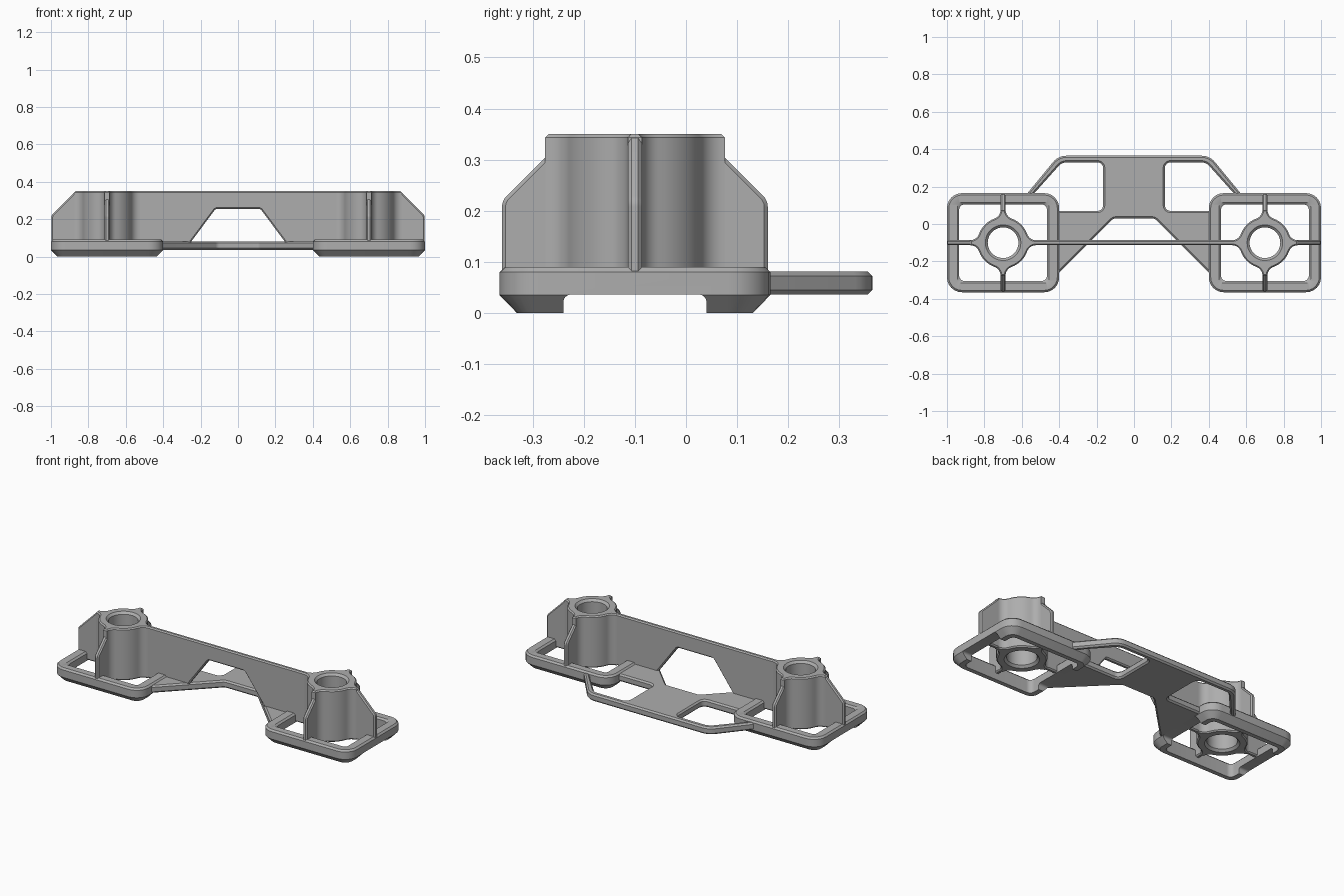
import bpy, bmesh, math
from mathutils import Vector

if "Cube" in bpy.data.objects:
    bpy.data.objects.remove(bpy.data.objects["Cube"])

grey = bpy.data.materials.new("mid_grey")
grey.diffuse_color = (0.42, 0.42, 0.42, 1)
grey.use_nodes = True
grey.node_tree.nodes["Principled BSDF"].inputs["Base Color"].default_value = grey.diffuse_color

XY = lambda u, v, w: (u, v, w)      # plan outline, extruded up
XZ = lambda u, v, w: (u, w, v)      # front outline, extruded along y
YZ = lambda u, v, w: (w, u, v)      # side outline, extruded along x


def rounded(pts, steps=6):
    """Round polygon corners; each point is (u, v, radius)."""
    out = []
    n = len(pts)
    for i, (u, v, r) in enumerate(pts):
        p = Vector((u, v))
        if r == 0:
            out.append(p)
            continue
        a = (Vector(pts[i - 1][:2]) - p).normalized()
        b = (Vector(pts[(i + 1) % n][:2]) - p).normalized()
        half = a.angle(b) / 2
        c = p + (a + b).normalized() * (r / math.sin(half))
        s, e = p + a * (r / math.tan(half)) - c, p + b * (r / math.tan(half)) - c
        a0 = math.atan2(s.y, s.x)
        d = (math.atan2(e.y, e.x) - a0 + math.pi) % (2 * math.pi) - math.pi
        for k in range(steps + 1):
            t = a0 + d * k / steps
            out.append(c + Vector((math.cos(t), math.sin(t))) * r)
    return out


def inset(pts, d):
    """Offset a loop to its left, which is the material side."""
    out = []
    for i, p in enumerate(pts):
        a = (p - pts[i - 1]).normalized()
        b = (pts[(i + 1) % len(pts)] - p).normalized()
        na, nb = Vector((-a.y, a.x)), Vector((-b.y, b.x))
        out.append(p + (na + nb) * (d / max(0.3, 1 + na.dot(nb))))
    return out


def solid(name, loops, axis=XY):
    """Loft each loop through its (height, inset) sections and cap both ends."""
    bm = bmesh.new()
    caps = ([], [])
    for pts, sections in loops:
        rings = [[bm.verts.new(axis(p.x, p.y, w)) for p in inset(pts, d)]
                 for w, d in sections]
        n = len(pts)
        for lo, hi in zip(rings, rings[1:]):
            for i in range(n):
                j = (i + 1) % n
                bm.faces.new((lo[i], lo[j], hi[j], hi[i]))
        for cap, ring in zip(caps, (rings[0], rings[-1])):
            cap += [bm.edges.get((ring[i], ring[(i + 1) % n])) for i in range(n)]
    for cap in caps:
        bmesh.ops.triangle_fill(bm, edges=cap, use_beauty=True)
    bmesh.ops.recalc_face_normals(bm, faces=bm.faces[:])
    me = bpy.data.meshes.new(name)
    bm.to_mesh(me)
    bm.free()
    me.materials.append(grey)
    ob = bpy.data.objects.new(name, me)
    bpy.context.collection.objects.link(ob)
    return ob


def chamfered(w0, w1, c):
    return [(w0, c), (w0 + c, 0), (w1 - c, 0), (w1, c)]


def rect(x0, x1, y0, y1, r):
    return rounded([(x0, y0, r), (x1, y0, r), (x1, y1, r), (x0, y1, r)])


def circle(cx, cy, r, n=48):
    return [Vector((cx + r * math.cos(2 * math.pi * i / n),
                    cy + r * math.sin(2 * math.pi * i / n))) for i in range(n)]


CX, CY, TOP = 0.70, -0.10, 0.35     # tower centre and height
T, R, F = 0.0135, 0.137, 0.05       # half rib, tower radius, fillet radius


def tower_outline(cx):
    """Round tower whose wall blends into four ribs."""
    d = math.sqrt((R + F) ** 2 - (T + F) ** 2)
    a = math.atan2(T + F, d)
    quad = []
    for k in range(9):
        t = -math.pi / 2 + (a - math.pi / 2) * k / 8
        quad.append(Vector((d + F * math.cos(t), T + F + F * math.sin(t))))
    arc = [Vector((R * math.cos(t), R * math.sin(t))) for t in
           [a + (math.pi / 2 - 2 * a) * k / 8 for k in range(1, 8)]]
    quad += arc + [Vector((p.y, p.x)) for p in reversed(quad)]
    pts = []
    for q in range(4):
        for p in quad:
            x, y = p
            for _ in range(q):
                x, y = -y, x
            pts.append(Vector((cx + x, CY + y)))
    return pts


def rib(name, centre, sign, reach, axis, across):
    """Chamfer-topped rib from the tower wall to the frame edge."""
    pts = [(0.11, 0.04, 0), (reach, 0.04, 0), (reach, TOP - 0.13, 0.03),
           (reach - 0.13, TOP, 0.03), (0.11, TOP, 0)]
    pts = [(centre + sign * u, v, r) for u, v, r in pts]
    if sign < 0:
        pts.reverse()
    return solid(name, [(rounded(pts), chamfered(across - T, across + T, 0.007))], axis)


for side, s in (("left", -1), ("right", 1)):
    cx = s * CX
    # square foot frame with a chamfered lower lip
    foot = solid(side + "_foot_frame", [
        (rect(cx - 0.30, cx + 0.30, -0.365, 0.165, 0.08),
         [(0, 0.034), (0.035, 0), (0.08, 0), (0.09, 0.01)]),
        (rect(cx - 0.235, cx + 0.235, -0.305, 0.105, 0.03)[::-1],
         [(0, 0), (0.035, 0), (0.08, 0), (0.09, -0.01)])])
    # second section of the hole widens toward the top
    for v in foot.data.vertices:
        if abs(v.co.z - 0.09) < 1e-4 and abs(v.co.x - cx) < 0.24 and -0.31 < v.co.y < 0.11:
            v.co.x += 0.02 * (1 if v.co.x > cx else -1)
            v.co.y += 0.02 * (1 if v.co.y > CY else -1)
    # notch through the lip on both sides
    cutter = solid("notch_cutter", [(rounded([
        (-0.24, -0.1, 0), (0.04, -0.1, 0), (0.04, 0.036, 0.015), (-0.24, 0.036, 0.015)]),
        [(cx - 0.4, 0), (cx + 0.4, 0)])], YZ)
    cutter.hide_render = True
    mod = foot.modifiers.new("notch", 'BOOLEAN')
    mod.operation, mod.solver, mod.object = 'DIFFERENCE', 'EXACT', cutter
    bpy.context.view_layer.objects.active = foot
    bpy.ops.object.modifier_apply(modifier=mod.name)
    bpy.data.objects.remove(cutter)
    # hollow tower
    solid(side + "_tower", [
        (tower_outline(cx), chamfered(0.036, TOP, 0.007)),
        (circle(cx, CY, 0.082)[::-1], chamfered(0.036, TOP, 0.013))])
    # ribs
    rib(side + "_outer_rib", cx, s, 0.298, XZ, CY)
    rib(side + "_front_rib", CY, -1, 0.26, YZ, cx)
    rib(side + "_back_rib", CY, 1, 0.26, YZ, cx)

# wall joining the towers, with a tapered opening
half = [(0.25, 0.04, 0), (0.59, 0.04, 0), (0.59, TOP, 0)]
opening = [(0.12, 0.255, 0.02), (0.25, 0.08, 0)]
wall = half + [(-u, v, r) for u, v, r in half[::-1]]
wall += [(-u, v, r) for u, v, r in opening[::-1]] + opening
solid("connecting_wall", [(rounded(wall), chamfered(CY - T, CY + T, 0.007))], XZ)

# flat base plate with a looped strap at the back
half = [(0.11, 0.03, 0.03), (0.43, -0.29, 0), (0.43, 0.07, 0), (0.165, 0.07, 0.03),
        (0.165, 0.33, 0.03), (0.385, 0.33, 0.06), (0.555, 0.14, 0),
        (0.59, 0.14, 0), (0.405, 0.365, 0.09)]
plate = half + [(-u, v, r) for u, v, r in half[::-1]]
solid("base_plate", [(rounded(plate), chamfered(0.036, 0.081, 0.009))])

# smooth the round surfaces, keep the chamfers crisp
bpy.ops.object.select_all(action='SELECT')
bpy.context.view_layer.objects.active = bpy.data.objects["base_plate"]
bpy.ops.object.shade_smooth_by_angle(angle=math.radians(30))
